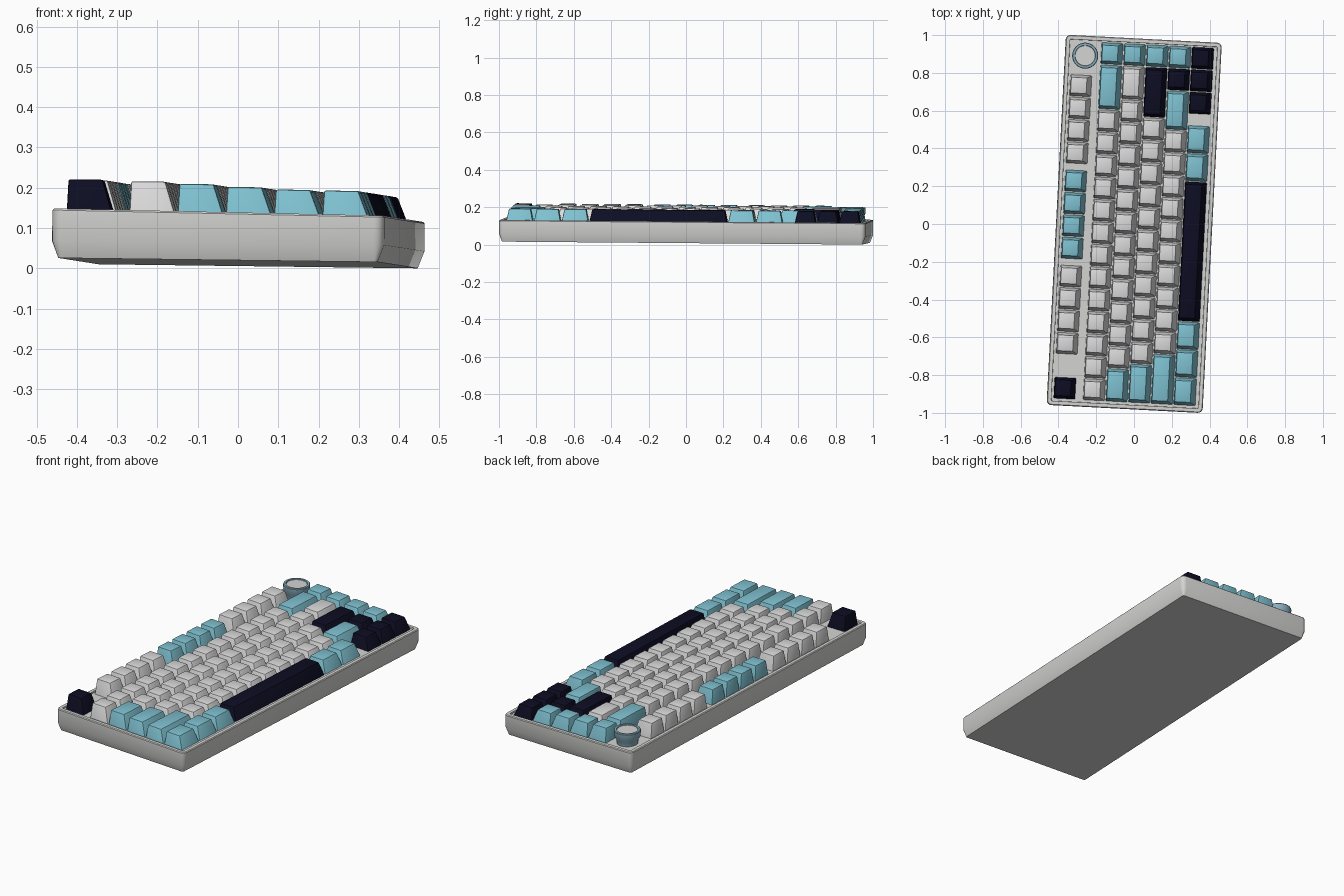
import bpy, bmesh, math
from mathutils import Matrix, Vector

if "Cube" in bpy.data.objects:
    bpy.data.objects.remove(bpy.data.objects["Cube"])


def mat(name, rgb):
    m = bpy.data.materials.new(name)
    m.diffuse_color = (*rgb, 1)
    m.use_nodes = True
    m.node_tree.nodes["Principled BSDF"].inputs["Base Color"].default_value = m.diffuse_color
    return m


CASE = mat("case_grey", (0.66, 0.66, 0.65))
WHITE = mat("key_white", (0.71, 0.70, 0.70))
CYAN = mat("key_cyan", (0.21, 0.53, 0.63))
NAVY = mat("key_navy", (0.004, 0.004, 0.017))
STEEL = mat("knob_steel_blue", (0.25, 0.42, 0.51))

# Whole board sits turned 3 degrees and very slightly tilted
TILT = (Matrix.Rotation(0.013, 4, 'Y') @ Matrix.Rotation(-0.0075, 4, 'X')
        @ Matrix.Rotation(math.radians(-3), 4, 'Z'))
objects = []


def finish(name, bm, *mats):
    bmesh.ops.recalc_face_normals(bm, faces=bm.faces)
    bm.transform(TILT)
    me = bpy.data.meshes.new(name)
    bm.to_mesh(me)
    bm.free()
    for m in mats:
        me.materials.append(m)
    ob = bpy.data.objects.new(name, me)
    bpy.context.collection.objects.link(ob)
    objects.append(ob)
    return ob


def loft(bm, loops):
    rings = [[bm.verts.new(p) for p in lp] for lp in loops]
    for a, b in zip(rings, rings[1:]):
        n = len(a)
        for i in range(n):
            bm.faces.new((a[i], a[(i + 1) % n], b[(i + 1) % n], b[i]))
    bm.faces.new(rings[0][::-1])
    bm.faces.new(rings[-1])


# Case: stacked rounded rectangles with lower chamfer, rim and recessed plate
HW, HL, RAD = 0.413, 0.981, 0.025


def case_loop(inset, z, wedge):
    pts = []
    r = max(RAD - inset, 0.006)
    for k, (sx, sy) in enumerate(((1, 1), (-1, 1), (-1, -1), (1, -1))):
        for j in range(5):
            a = math.pi / 2 * (k + j / 4)
            x = sx * (HW - inset - r) + r * math.cos(a)
            y = sy * (HL - inset - r) + r * math.sin(a)
            pts.append((x, y, z - wedge * x))
    return pts


TOP = 0.119
bm = bmesh.new()
loft(bm, [case_loop(i, z, w) for i, z, w in (
    (0.016, 0, 0), (0, 0.042, 0), (0, TOP - 0.004, 0.009), (0.004, TOP, 0.009),
    (0.022, TOP, 0.009), (0.023, TOP - 0.008, 0.009))])
finish("case", bm, CASE)

# Keycaps: tapered blocks, back side upright, front side sloping
U = 0.1188
V0 = 0.003 - 8 * U
GAP = 0.0055


def keycap(name, start, width, w, top, m):
    y0, y1 = V0 + start * U + GAP / 2, V0 + (start + width) * U - GAP / 2
    x0, x1 = w - 0.0575, w + 0.0575
    zb = 0.108
    bm = bmesh.new()
    loft(bm, [
        [(x0, y0, zb), (x1, y0, zb), (x1, y1, zb), (x0, y1, zb)],
        [(x0 + 0.003, y0 + 0.014, top), (x1 - 0.027, y0 + 0.014, top),
         (x1 - 0.027, y1 - 0.014, top), (x0 + 0.003, y1 - 0.014, top)]])
    edges = [e for e in bm.edges if max(v.co.z for v in e.verts) > zb + 0.01]
    bmesh.ops.bevel(bm, geom=edges, offset=0.005, segments=2, profile=0.5,
                    affect='EDGES')
    finish(name, bm, m)


# Rows: (name, centre, top height, [(start, key width, count, colour)])
rows = [
    ("function", -0.321, 0.196, [
        (0, 1, 1, NAVY), (2, 1, 4, WHITE), (6.25, 1, 4, CYAN), (10.5, 1, 4, WHITE)]),
    ("number", -0.165, 0.193, [
        (0, 1, 13, WHITE), (13, 2, 1, CYAN), (15, 1, 1, CYAN)]),
    ("upper", -0.045, 0.188, [
        (0, 1.5, 1, CYAN), (1.5, 1, 12, WHITE), (13.5, 1.5, 1, WHITE), (15, 1, 1, CYAN)]),
    ("middle", 0.075, 0.182, [
        (0, 1.75, 1, CYAN), (1.75, 1, 11, WHITE), (12.75, 2.25, 1, NAVY), (15, 1, 1, CYAN)]),
    ("lower", 0.195, 0.177, [
        (0, 2.25, 1, CYAN), (2.25, 1, 10, WHITE), (12.25, 1.75, 1, CYAN),
        (14, 1, 1, NAVY), (15, 1, 1, CYAN)]),
    ("bottom", 0.315, 0.176, [
        (0, 1.25, 3, CYAN), (3.75, 6.25, 1, NAVY), (10, 1.25, 2, CYAN), (13, 1, 3, NAVY)]),
]
for name, w, top, groups in rows:
    n = 0
    for start, width, count, m in groups:
        for i in range(count):
            n += 1
            keycap(f"{name}_row_key_{n}", start + i * width, width, w, top, m)

# Knob: flared dial with a recessed light top disc
KX, KY = -0.307, 0.875


def circle(r, z, n=40):
    return [(KX + r * math.cos(2 * math.pi * i / n),
             KY + r * math.sin(2 * math.pi * i / n), z) for i in range(n)]


bm = bmesh.new()
loft(bm, [circle(r, z) for r, z in (
    (0.054, 0.108), (0.056, 0.135), (0.068, 0.155), (0.069, 0.186),
    (0.066, 0.190), (0.055, 0.190), (0.053, 0.184))])
finish("knob", bm, STEEL)
bm = bmesh.new()
loft(bm, [circle(0.0525, 0.180), circle(0.0525, 0.186)])
finish("knob_top_disc", bm, CASE)

# Stand the board on the ground
low = min(v.co.z for ob in objects for v in ob.data.vertices)
for ob in objects:
    ob.data.transform(Matrix.Translation(Vector((0, 0, -low))))
    ob.select_set(True)
bpy.context.view_layer.objects.active = objects[0]
bpy.ops.object.shade_smooth_by_angle(angle=math.radians(30))
